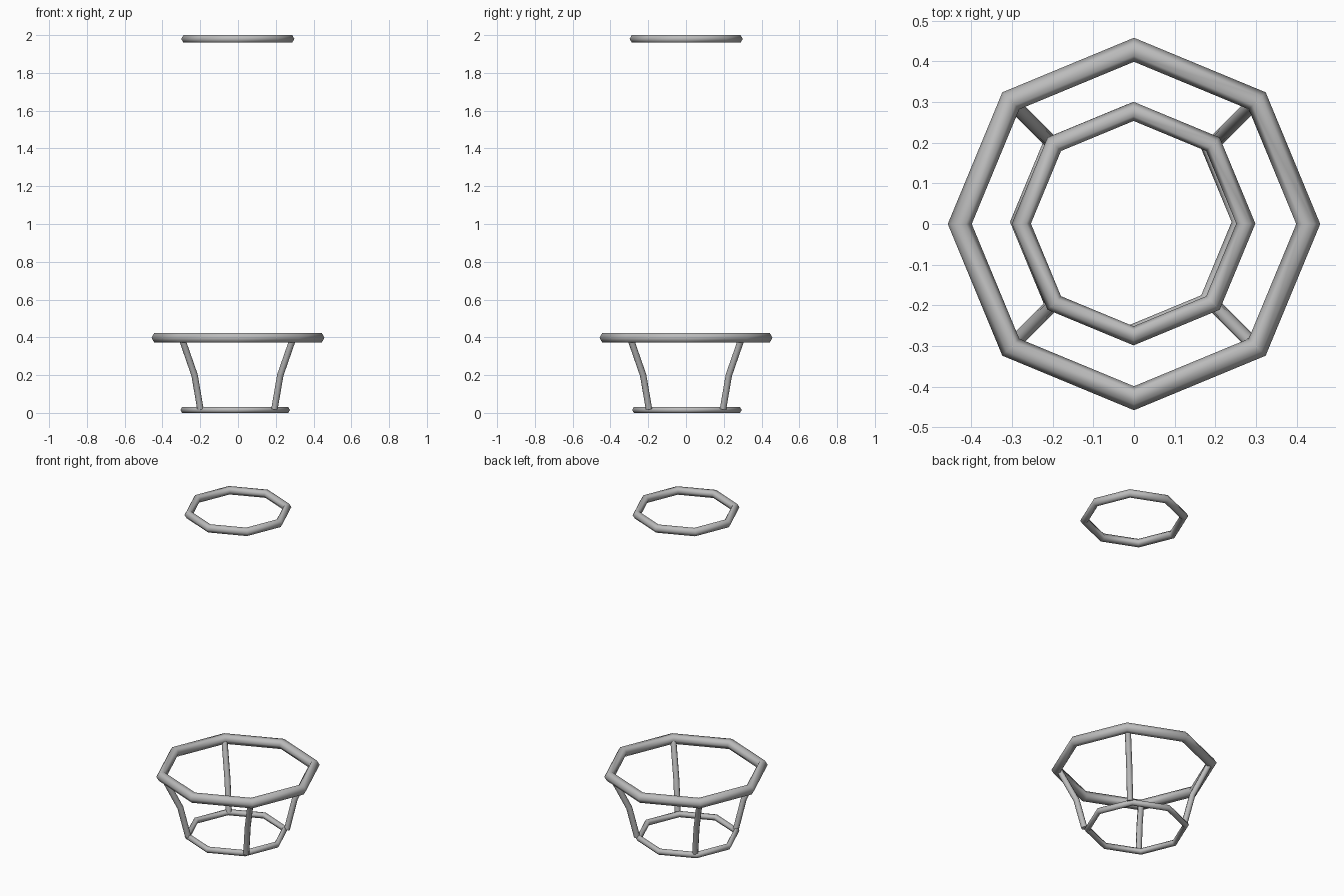
import bpy
from math import radians

cube = bpy.data.objects.get("Cube")
if cube:
    bpy.data.objects.remove(cube, do_unlink=True)

# Single grey metal
grey = bpy.data.materials.new("grey_metal")
grey.use_nodes = True
colour = (0.5, 0.5, 0.5, 1)
grey.diffuse_color = colour
grey.node_tree.nodes["Principled BSDF"].inputs["Base Color"].default_value = colour


def finish(obj, name):
    obj.name = name
    obj.data.materials.clear()
    obj.data.materials.append(grey)
    for face in obj.data.polygons:
        face.use_smooth = True


def ring(name, centre, major, minor):
    """Octagonal hoop with a six-sided tube."""
    bpy.ops.mesh.primitive_torus_add(
        location=centre, major_segments=8, minor_segments=6,
        major_radius=major, minor_radius=minor)
    finish(bpy.context.object, name)


def leg(name, points, radius):
    """Bent strut swept along a short path."""
    curve = bpy.data.curves.new(name, "CURVE")
    curve.dimensions = "3D"
    curve.bevel_depth = radius
    curve.bevel_resolution = 2
    curve.use_fill_caps = True
    spline = curve.splines.new("POLY")
    spline.points.add(len(points) - 1)
    for point, co in zip(spline.points, points):
        point.co = (*co, 1)
    obj = bpy.data.objects.new(name, curve)
    bpy.context.collection.objects.link(obj)
    bpy.ops.object.select_all(action="DESELECT")
    obj.select_set(True)
    bpy.context.view_layer.objects.active = obj
    bpy.ops.object.convert(target="MESH")
    obj = bpy.context.object
    finish(obj, name)
    bpy.ops.object.shade_smooth_by_angle(angle=radians(60))


# Hoops: foot, rim and the separate one floating above
ring("foot_ring", (-0.015, 0.005, 0.0155), 0.2725, 0.0175)
ring("rim_ring", (0, 0, 0.398), 0.4285, 0.0295)
ring("upper_ring", (-0.001, 0.001, 1.98), 0.276, 0.0235)

# Four legs on the diagonals, leaning outward above the bend
for side, sx in (("left", 1), ("right", -1)):
    for end, sy in (("front", -1), ("back", 1)):
        path = [(sx * r - 0.003, sy * r, z)
                for r, z in ((0.196, 0.02), (0.227, 0.2), (0.293, 0.39))]
        leg(f"{end}_{side}_leg", path, 0.017)
